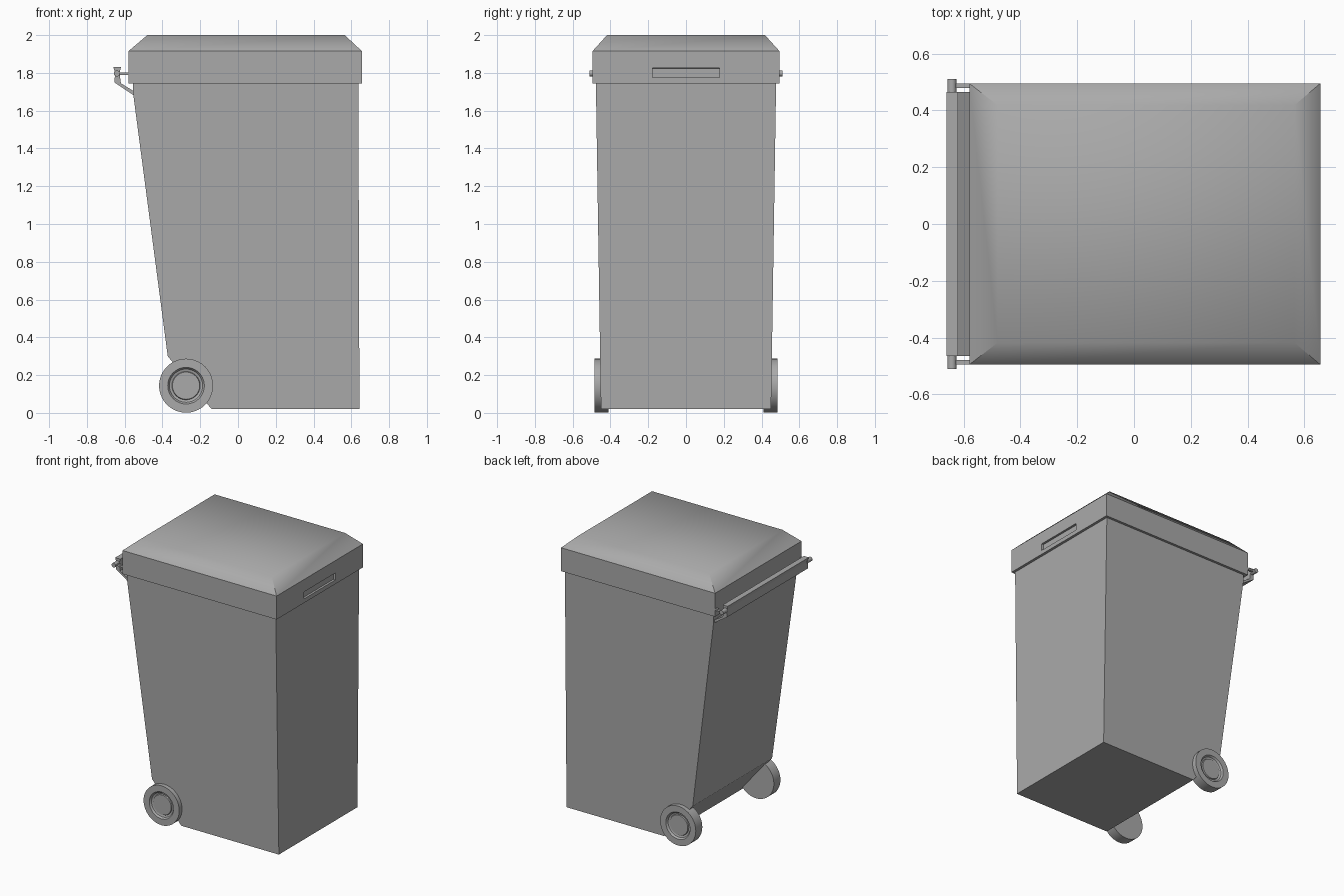
import bpy, bmesh
from math import pi, cos, sin

cube = bpy.data.objects.get("Cube")
if cube:
    bpy.data.objects.remove(cube, do_unlink=True)

GREY = (0.4, 0.4, 0.4, 1)
mat = bpy.data.materials.new("grey_plastic")
mat.use_nodes = True
mat.diffuse_color = GREY
mat.node_tree.nodes["Principled BSDF"].inputs["Base Color"].default_value = GREY


def finish(name, bm, smooth_angle=None):
    bmesh.ops.recalc_face_normals(bm, faces=bm.faces)
    mesh = bpy.data.meshes.new(name)
    bm.to_mesh(mesh)
    bm.free()
    mesh.materials.append(mat)
    obj = bpy.data.objects.new(name, mesh)
    bpy.context.collection.objects.link(obj)
    if smooth_angle:
        bpy.ops.object.select_all(action='DESELECT')
        obj.select_set(True)
        bpy.context.view_layer.objects.active = obj
        bpy.ops.object.shade_smooth_by_angle(angle=smooth_angle)
    return obj


def bridge(bm, a, b):
    for i in range(len(a)):
        j = (i + 1) % len(a)
        bm.faces.new((a[i], a[j], b[j], b[i]))


def extrude_profile(name, profile, half_width):
    """Extrude an x-z outline across y; half_width depends on height."""
    bm = bmesh.new()
    left = [bm.verts.new((x, half_width(z), z)) for x, z in profile]
    right = [bm.verts.new((x, -half_width(z), z)) for x, z in profile]
    bm.faces.new(left)
    bm.faces.new(right)
    bridge(bm, left, right)
    return finish(name, bm)


def lathe_y(name, profile, x, z, segments):
    """Spin a (radius, y) profile around an axis along y."""
    bm = bmesh.new()
    rings = [[bm.verts.new((x + r * cos(2 * pi * i / segments), y,
                            z + r * sin(2 * pi * i / segments)))
              for i in range(segments)] for r, y in profile]
    for a, b in zip(rings, rings[1:]):
        bridge(bm, a, b)
    bm.faces.new(rings[0])
    bm.faces.new(rings[-1])
    return finish(name, bm, 0.6)


# Tapered body with the lower corner cut away for the wheels
extrude_profile("body",
                [(-0.14, 0.02), (0.643, 0.02), (0.637, 1.8), (-0.558, 1.8),
                 (-0.555, 1.69), (-0.372, 0.30)],
                lambda z: 0.45 + 0.0155 * z)

# Lid: upright skirt with a softly shaded sloping top
bm = bmesh.new()
loops = []
for x0, x1, y, z in ((-0.58, 0.656, 0.495, 1.745),
                     (-0.58, 0.656, 0.495, 1.915),
                     (-0.48, 0.565, 0.418, 2.0)):
    loops.append([bm.verts.new(p) for p in
                  ((x0, -y, z), (x1, -y, z), (x1, y, z), (x0, y, z))])
bm.faces.new(loops[0])
top = bm.faces.new(loops[2])
bridge(bm, loops[0], loops[1])
bridge(bm, loops[1], loops[2])
bmesh.ops.recalc_face_normals(bm, faces=bm.faces)
for e in bm.edges:
    e.smooth = e in top.edges[:]
for f in bm.faces:
    f.smooth = f.normal.z > 0.1
# Recessed grip slot in the end of the skirt
slot = next(f for f in bm.faces if f.normal.x > 0.99)
bmesh.ops.inset_individual(bm, faces=[slot], thickness=0.03)
for v in slot.verts:
    v.co.y = 0.178 if v.co.y > 0 else -0.178
    v.co.z = 1.825 if v.co.z > 1.83 else 1.775
bmesh.ops.inset_individual(bm, faces=[slot], thickness=0.001, depth=-0.015)
for e in bm.edges:
    if any(not f.smooth for f in e.link_faces):
        e.smooth = False
finish("lid", bm)

# Handle bar with its sloping support plate
extrude_profile("handle_bar",
                [(-0.66, 1.83), (-0.62, 1.83), (-0.627, 1.80), (-0.62, 1.745),
                 (-0.555, 1.705), (-0.55, 1.68), (-0.655, 1.75),
                 (-0.65, 1.80)],
                lambda z: 0.465)

for side, s in (("left", 1), ("right", -1)):
    # Wheel with a dished hub
    lathe_y(side + "_wheel",
            [(0.143, s * 0.41), (0.143, s * 0.485), (0.097, s * 0.485),
             (0.088, s * 0.472), (0.075, s * 0.468), (0.072, s * 0.476)],
            -0.275, 0.144, 40)
    # Hinge pin and the arm joining it to the lid
    lathe_y(side + "_hinge_pin", [(0.016, s * 0.455), (0.016, s * 0.51)],
            -0.641, 1.797, 16)
    arm = extrude_profile(side + "_hinge_arm",
                          [(-0.635, 1.79), (-0.57, 1.79), (-0.57, 1.803),
                           (-0.635, 1.803)],
                          lambda z: 0.008)
    arm.location.y = s * 0.486
